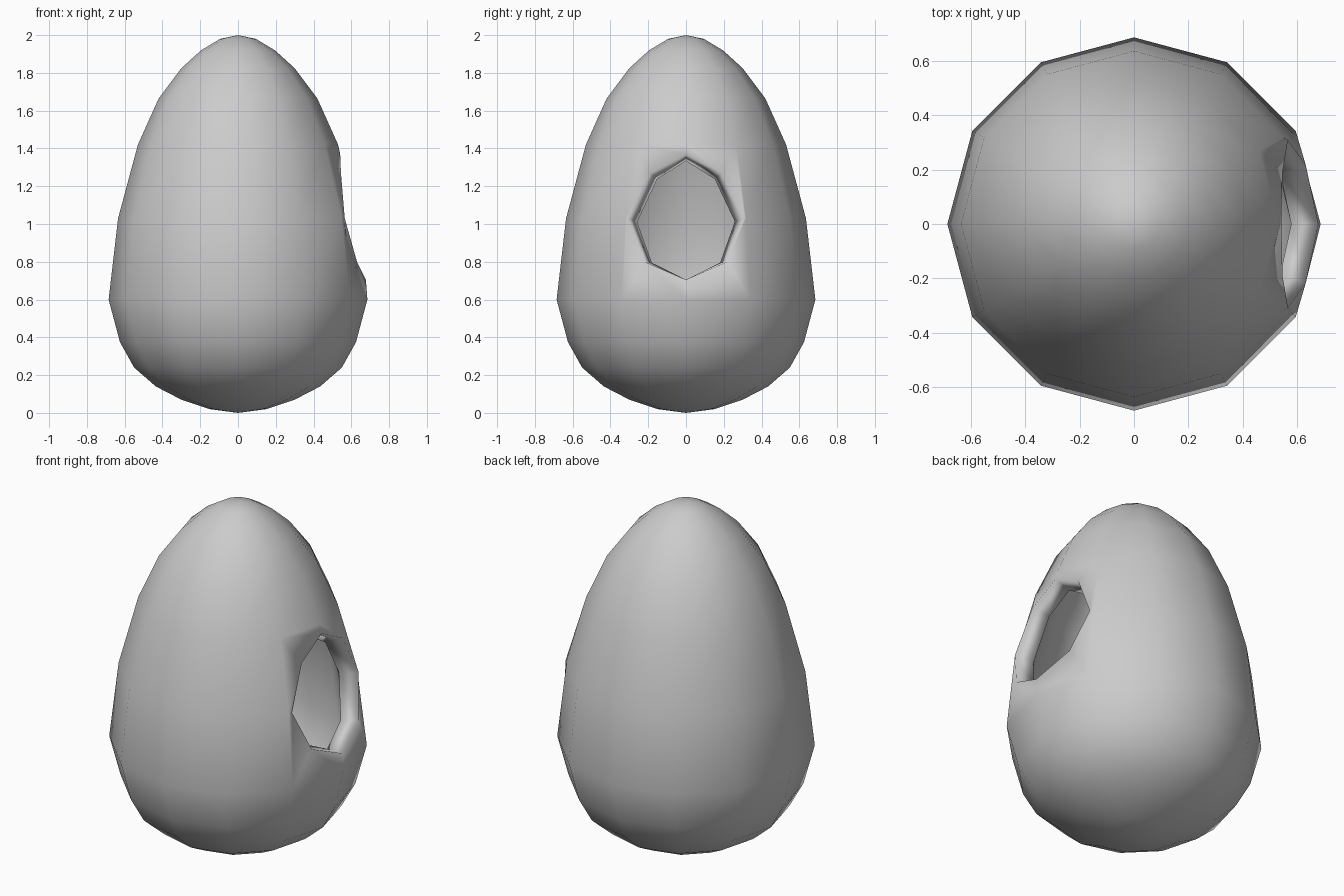
import bpy, bmesh, math

if "Cube" in bpy.data.objects:
    bpy.data.objects.remove(bpy.data.objects["Cube"])

SEGS = 12
# egg outline from bottom to top: (radius, height), poles added separately
profile = [(0.15, 0.02), (0.30, 0.07), (0.435, 0.14), (0.55, 0.24), (0.625, 0.375),
           (0.685, 0.60), (0.635, 1.03), (0.53, 1.42), (0.42, 1.665),
           (0.30, 1.825), (0.195, 1.92), (0.095, 1.98)]
HOLE_ROW = 6

bm = bmesh.new()
rings = [[bm.verts.new((r * math.cos(math.tau * i / SEGS),
                        r * math.sin(math.tau * i / SEGS), z)) for i in range(SEGS)]
         for r, z in profile]
bottom, top = bm.verts.new((0, 0, 0)), bm.verts.new((0, 0, 2))

# shell faces and pole fans
for i in range(SEGS):
    j = (i + 1) % SEGS
    bm.faces.new((bottom, rings[0][j], rings[0][i]))
    bm.faces.new((rings[-1][i], rings[-1][j], top))
    for a, b in zip(rings, rings[1:]):
        bm.faces.new((a[i], a[j], b[j], b[i]))

# open the four faces on the right side and fit an octagonal opening in the gap
around = [(1, 0), (1, 1), (0, 1), (-1, 1), (-1, 0), (-1, -1), (0, -1), (1, -1)]
border = [rings[HOLE_ROW + dr][ds % SEGS] for dr, ds in around]
bmesh.ops.delete(bm, geom=[rings[HOLE_ROW][0]], context='VERTS')
half = [(0.541, 0, 1.37), (0.545, 0.19, 1.27), (0.565, 0.308, 1.03),
        (0.63, 0.218, 0.80), (0.677, 0, 0.705)]
points = half + [(x, -y, z) for x, y, z in half[3:0:-1]]
rim = [bm.verts.new(p) for p in points]
for k in range(8):
    n = (k + 1) % 8
    bm.faces.new((border[k], border[n], rim[n], rim[k]))
bmesh.ops.recalc_face_normals(bm, faces=bm.faces[:])
if sum(f.normal.dot(f.calc_center_median() - top.co / 2) for f in bm.faces) < 0:
    bmesh.ops.reverse_faces(bm, faces=bm.faces[:])
for f in bm.faces:
    f.smooth = True

mesh = bpy.data.meshes.new("egg_shell")
bm.to_mesh(mesh)
bm.free()
egg = bpy.data.objects.new("egg_shell", mesh)
bpy.context.collection.objects.link(egg)

# wall thickness, inwards
wall = egg.modifiers.new("wall", 'SOLIDIFY')
wall.thickness = 0.1
wall.offset = -1
